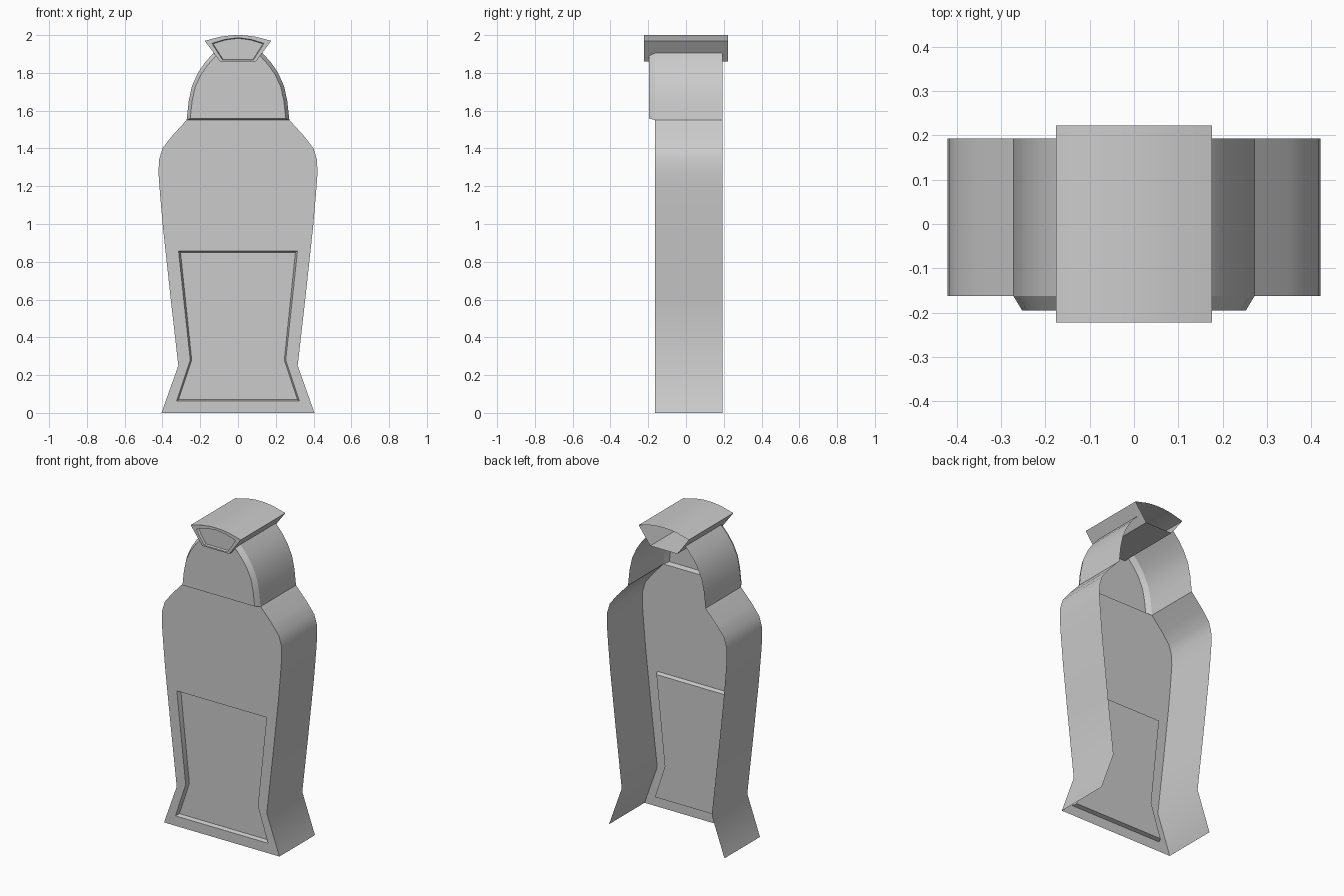
import bpy, bmesh, math

if "Cube" in bpy.data.objects:
    bpy.data.objects.remove(bpy.data.objects["Cube"])

FRONT, BACK = -0.163, 0.193


def mirror_ring(half):
    """Closed outline (x, z) from a right-hand half listed bottom to top."""
    left = [(-x, z) for x, z in reversed(half) if x > 1e-6]
    return half + left


def add_ring(bm, ring, y):
    return [bm.verts.new((x, y, z)) for x, z in ring]


def bridge(bm, a, b, skip=()):
    n = len(a)
    for i in range(n):
        if i not in skip:
            j = (i + 1) % n
            bm.faces.new((a[i], a[j], b[j], b[i]))


def loop_edges(bm, ring):
    n = len(ring)
    result = []
    for i in range(n):
        pair = (ring[i], ring[(i + 1) % n])
        result.append(bm.edges.get(pair) or bm.edges.new(pair))
    return result


def finish(bm, name):
    bmesh.ops.recalc_face_normals(bm, faces=bm.faces[:])
    # Open shells: make the front look outwards
    bm.normal_update()
    if sum(f.normal.y * f.calc_area() for f in bm.faces) > 0:
        bmesh.ops.reverse_faces(bm, faces=bm.faces[:])
    mesh = bpy.data.meshes.new(name)
    bm.to_mesh(mesh)
    bm.free()
    ob = bpy.data.objects.new(name, mesh)
    bpy.context.collection.objects.link(ob)
    bpy.ops.object.select_all(action='DESELECT')
    ob.select_set(True)
    bpy.context.view_layer.objects.active = ob
    bpy.ops.object.shade_smooth_by_angle(angle=math.radians(28))
    return ob


def shell(name, half, back, front, panel, panel_floor, depth, open_edges):
    """Back-open wall around an outline, with a recessed panel in its front."""
    bm = bmesh.new()
    outline = mirror_ring(half)
    rear = add_ring(bm, outline, back)
    face = add_ring(bm, outline, front)
    bridge(bm, rear, face, open_edges)
    rim = add_ring(bm, mirror_ring(panel), front)
    floor = add_ring(bm, mirror_ring(panel_floor), front + depth)
    edges = loop_edges(bm, face) + loop_edges(bm, rim)
    bmesh.ops.triangle_fill(bm, use_beauty=True, use_dissolve=False, edges=edges)
    bridge(bm, rim, floor)
    bm.faces.new(floor)
    return finish(bm, name)


# Bottle body: open at the back, base and top
body = [(0.405, 0), (0.316, 0.25), (0.358, 0.62), (0.397, 0.98), (0.412, 1.15),
        (0.421, 1.27), (0.418, 1.34), (0.40, 1.40), (0.35, 1.465), (0.272, 1.55)]
shell("bottle_body", body, BACK, FRONT,
      [(0.325, 0.063), (0.253, 0.28), (0.315, 0.858)],
      [(0.315, 0.070), (0.245, 0.28), (0.304, 0.850)],
      0.025, (len(body) - 1, 2 * len(body) - 1))

# Neck: arched walls with a chamfered, raised front
neck = [(0.272, 1.55), (0.261, 1.65), (0.244, 1.73), (0.212, 1.80),
        (0.175, 1.855), (0.13, 1.905)]
neck_face = [(0.253, 1.558), (0.243, 1.65), (0.227, 1.725), (0.197, 1.79),
             (0.162, 1.84), (0.117, 1.89)]
bm = bmesh.new()
rear = add_ring(bm, mirror_ring(neck), BACK)
step = add_ring(bm, mirror_ring(neck), FRONT)
face = add_ring(bm, mirror_ring(neck_face), -0.195)
bridge(bm, rear, step, (len(neck) - 1, 2 * len(neck) - 1))
bridge(bm, step, face)
bm.faces.new(face)
finish(bm, "bottle_neck")

# Cap: flared block, open at the back, with a sunken front
shell("bottle_cap",
      [(0.095, 1.86), (0.176, 1.97), (0.09, 1.992), (0.035, 1.999), (0, 2.0)],
      0.223, -0.223,
      [(0.082, 1.868), (0.138, 1.956), (0.07, 1.977), (0, 1.986)],
      [(0.079, 1.871), (0.132, 1.954), (0.067, 1.974), (0, 1.983)],
      0.015, ())
